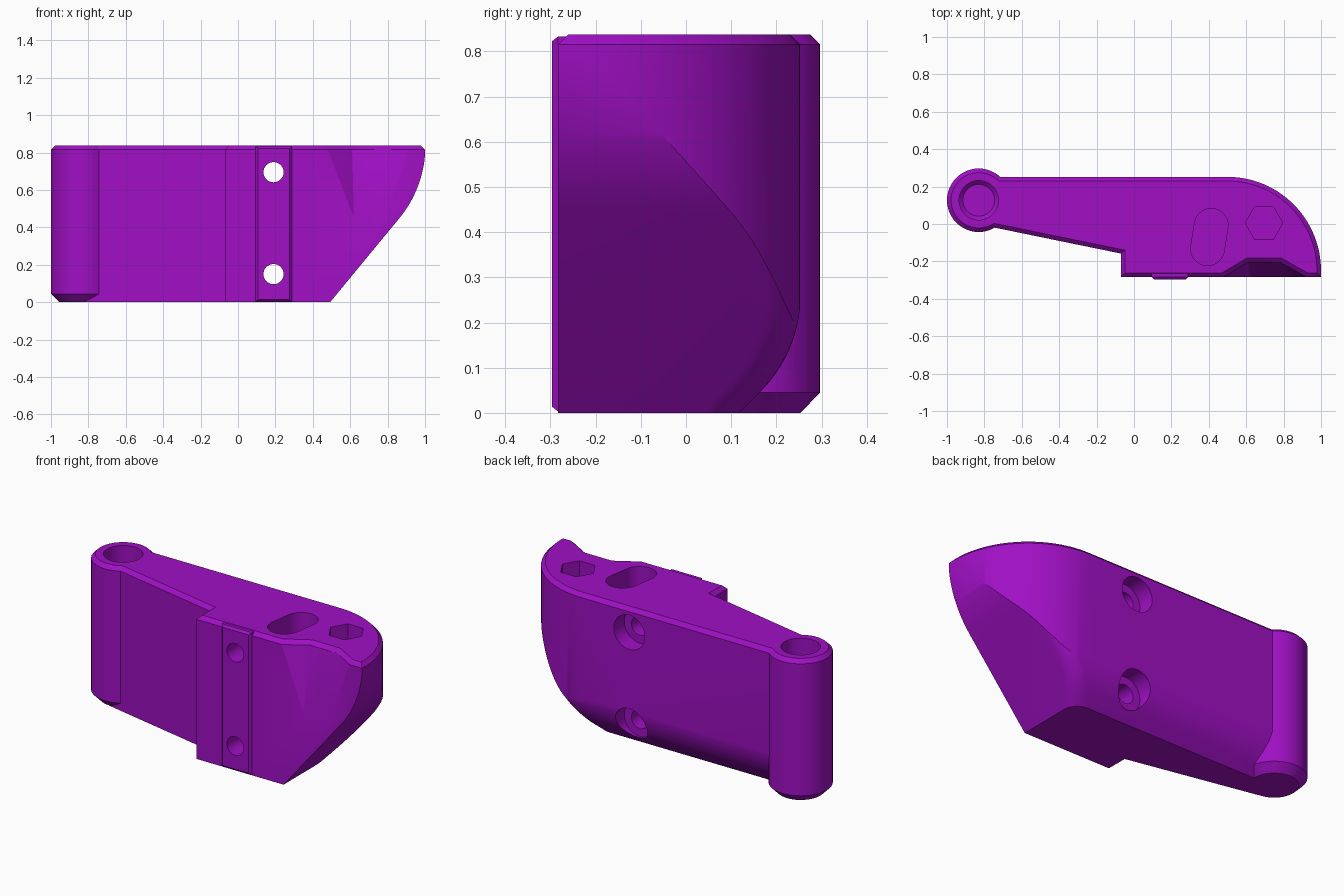
import bpy, bmesh
from math import sin, cos, pi, radians, tan

if "Cube" in bpy.data.objects:
    bpy.data.objects.remove(bpy.data.objects["Cube"])

TOP, RIM = 0.837, 0.815

purple = bpy.data.materials.new("purple")
purple.diffuse_color = (0.35, 0.005, 0.55, 1)
purple.use_nodes = True
purple.node_tree.nodes["Principled BSDF"].inputs["Base Color"].default_value = purple.diffuse_color


def finish(bm, name):
    bmesh.ops.recalc_face_normals(bm, faces=bm.faces[:])
    me = bpy.data.meshes.new(name)
    bm.to_mesh(me)
    bm.free()
    me.materials.append(purple)
    ob = bpy.data.objects.new(name, me)
    bpy.context.collection.objects.link(ob)
    return ob


def hull(name, pts):
    """Convex solid around a set of points."""
    bm = bmesh.new()
    for p in pts:
        bm.verts.new(p)
    bmesh.ops.convex_hull(bm, input=bm.verts[:])
    loose = [v for v in bm.verts if not v.link_faces]
    bmesh.ops.delete(bm, geom=loose, context='VERTS')
    bmesh.ops.dissolve_limit(bm, angle_limit=radians(0.5),
                             verts=bm.verts[:], edges=bm.edges[:])
    return finish(bm, name)


def ring_z(x, y, z, r, n=48):
    return [(x + r * cos(2 * pi * i / n), y + r * sin(2 * pi * i / n), z) for i in range(n)]


def ring_y(x, y, z, r, n=32):
    return [(x + r * cos(2 * pi * i / n), y, z + r * sin(2 * pi * i / n)) for i in range(n)]


def combine(target, tool, operation):
    mod = target.modifiers.new(operation, 'BOOLEAN')
    mod.operation, mod.solver, mod.object = operation, 'EXACT', tool
    bpy.context.view_layer.objects.active = target
    bpy.ops.object.modifier_apply(modifier=mod.name)
    bpy.data.objects.remove(tool)


# Arm: plan outline extruded upward, with a chamfered top rim
outline = [(-0.83, 0.252), (-0.83, -0.002), (-0.07, -0.158), (-0.07, -0.283), (1.0, -0.283)]
outline += [(0.5 + 0.5 * cos(a), -0.25 + 0.502 * sin(a))
            for a in (i * pi / 2 / 28 for i in range(29))]
bm = bmesh.new()
base = bm.faces.new([bm.verts.new((x, y, 0)) for x, y in outline])
ext = bmesh.ops.extrude_face_region(bm, geom=[base], use_keep_orig=True)
for v in [g for g in ext["geom"] if isinstance(g, bmesh.types.BMVert)]:
    v.co.z = RIM
bmesh.ops.recalc_face_normals(bm, faces=bm.faces[:])
top = [g for g in ext["geom"] if isinstance(g, bmesh.types.BMFace)][0]
bmesh.ops.inset_region(bm, faces=[top], thickness=0.022, use_even_offset=True)
for v in top.verts:
    v.co.z = TOP
arm = finish(bm, "hinge_arm")

# Envelope that leans the right end inward and rounds the lower back edge
LEAN = radians(39.5)


def end_x(z):
    zc, xc, r = TOP, 0.392, 0.61
    z0 = zc - r * sin(LEAN)
    if z < z0:
        return xc + r * cos(LEAN) - (z0 - z) * tan(LEAN)
    return xc + (r * r - max(zc - z, 0) ** 2) ** 0.5


def back_y(z):
    zc, yc, r = 0.26, -0.0465, 0.30
    z0 = zc - r * sin(pi / 4)
    if z < z0:
        return yc + r * cos(pi / 4) - (z0 - z)
    return yc + (r * r - max(zc - z, 0) ** 2) ** 0.5


levels = [-0.1, 0.95]
levels += [0.26 - 0.30 * sin(pi / 4 * i / 10) for i in range(11)]
levels += [TOP - 0.61 * sin(LEAN * i / 14) for i in range(15)]
pts, R = [], 0.08
for z in levels:
    x, y = end_x(z), back_y(z)
    pts += [(-1.2, -0.5, z), (x, -0.5, z), (-1.2, y, z)]
    pts += [(x - R + R * cos(a), y - R + R * sin(a), z)
            for a in (i * pi / 2 / 8 for i in range(9))]
combine(arm, hull("envelope", pts), 'INTERSECT')

# Hinge barrel with chamfered ends
HX, HY = -0.83, 0.127
barrel = []
for z, r in ((0, 0.126), (0.045, 0.17), (RIM, 0.17), (TOP, 0.148)):
    barrel += ring_z(HX, HY, z, r)
combine(arm, hull("hinge_barrel", barrel), 'UNION')

# Raised locating rib on the front
rib = [(x, y, z) for x in (0.094, 0.29) for y in (-0.2, -0.283) for z in (0.003, 0.833)]
rib += [(x, -0.297, z) for x in (0.108, 0.276) for z in (0.014, 0.822)]
combine(arm, hull("front_rib", rib), 'UNION')

# Finger scoop at the upper front, with a flared rim
scoop = [(0.62, -0.283, 0.45), (0.79, -0.283, 0.45), (0.62, -0.4, 0.45), (0.79, -0.4, 0.45)]
mid = [(0.48, -0.283), (0.48, -0.4), (0.92, -0.283), (0.92, -0.4), (0.61, -0.203), (0.78, -0.203)]
flare = [(0.47, -0.261), (0.47, -0.4), (0.93, -0.261), (0.93, -0.4), (0.605, -0.18), (0.785, -0.18)]
combine(arm, hull("scoop", scoop + [(x, y, RIM + 0.002) for x, y in mid]), 'DIFFERENCE')
combine(arm, hull("scoop_rim", [(x, y, RIM) for x, y in mid]
                  + [(x, y, TOP + 0.001) for x, y in flare]), 'DIFFERENCE')

# Blind hinge pin hole
pin = ring_z(HX, HY, 0.06, 0.085) + ring_z(HX, HY, 0.08, 0.105) + ring_z(HX, HY, 0.95, 0.105)
combine(arm, hull("pin_hole", pin), 'DIFFERENCE')

# Slot and hexagonal pocket in the top
slot = []
for z in (0.48, 0.95):
    slot += ring_z(0.413, -0.007, z, 0.09, 32) + ring_z(0.393, -0.132, z, 0.09, 32)
combine(arm, hull("slot", slot), 'DIFFERENCE')
hexagon = ring_z(0.695, 0.005, 0.6, 0.1, 6) + ring_z(0.695, 0.005, 0.95, 0.1, 6)
combine(arm, hull("hex_pocket", hexagon), 'DIFFERENCE')

# Screw holes right through, counterbored at the back
for z in (0.15, 0.695):
    combine(arm, hull("screw_hole", ring_y(0.19, -0.5, z, 0.054)
                      + ring_y(0.19, 0.5, z, 0.054)), 'DIFFERENCE')
    combine(arm, hull("counterbore", ring_y(0.19, 0.155, z, 0.1)
                      + ring_y(0.19, 0.5, z, 0.1)), 'DIFFERENCE')

# Smooth curved faces, keep crisp edges
bpy.ops.object.select_all(action='DESELECT')
arm.select_set(True)
bpy.context.view_layer.objects.active = arm
bpy.ops.object.shade_smooth_by_angle(angle=radians(30))
